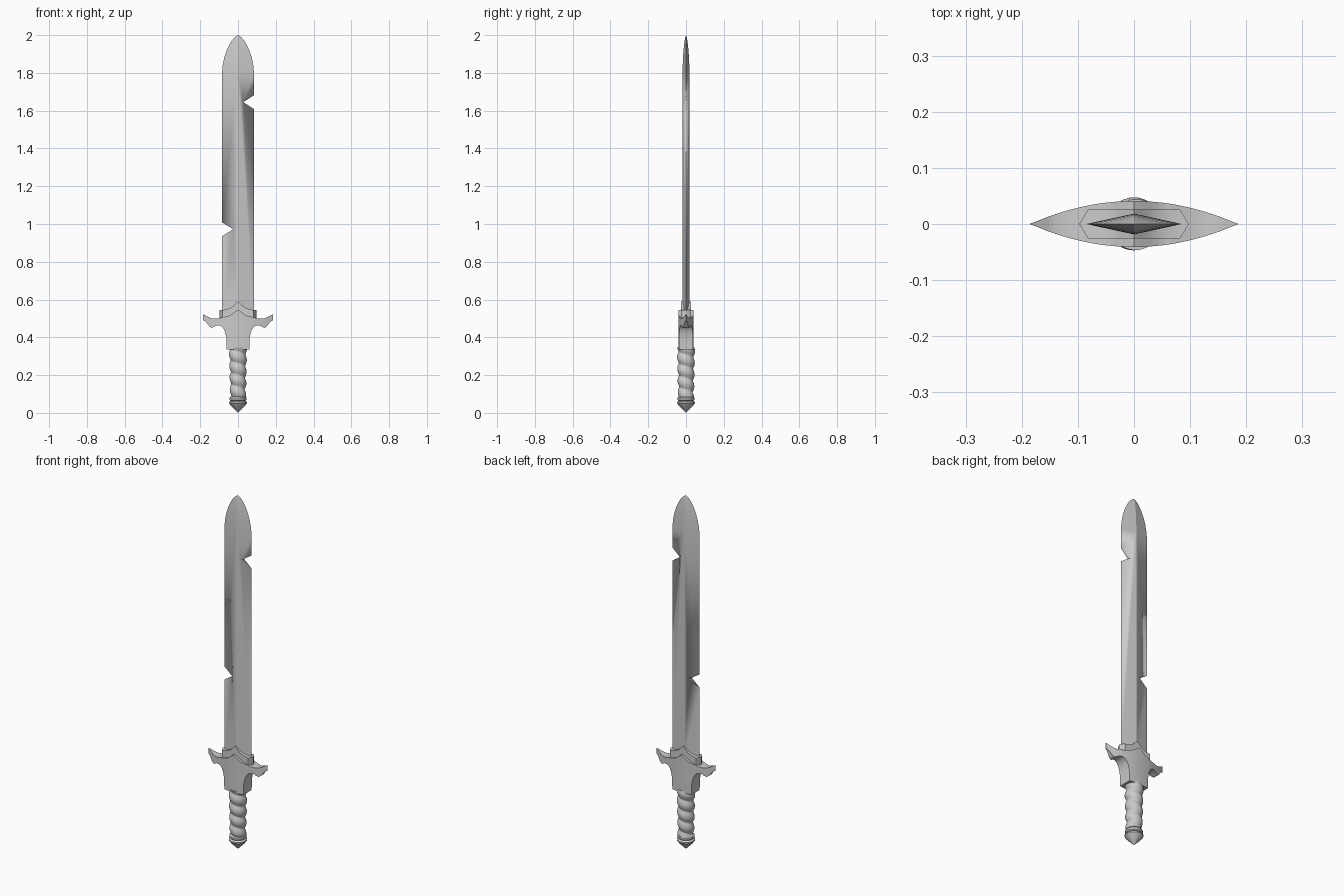
import bpy, bmesh, math

if "Cube" in bpy.data.objects:
    bpy.data.objects.remove(bpy.data.objects["Cube"])


def make_object(name, verts, faces, angle=35):
    mesh = bpy.data.meshes.new(name)
    mesh.from_pydata(verts, [], faces)
    bm = bmesh.new()
    bm.from_mesh(mesh)
    bmesh.ops.remove_doubles(bm, verts=bm.verts, dist=1e-5)
    bmesh.ops.recalc_face_normals(bm, faces=bm.faces)
    bm.to_mesh(mesh)
    bm.free()
    obj = bpy.data.objects.new(name, mesh)
    bpy.context.collection.objects.link(obj)
    bpy.ops.object.select_all(action='DESELECT')
    obj.select_set(True)
    bpy.context.view_layer.objects.active = obj
    bpy.ops.object.shade_smooth_by_angle(angle=math.radians(angle))
    return obj


def loft(name, rings, angle=35):
    """Skin a list of equal-sized vertex rings and cap both ends."""
    n = len(rings[0])
    verts = [v for ring in rings for v in ring]
    faces = [(i * n + j, i * n + (j + 1) % n, (i + 1) * n + (j + 1) % n, (i + 1) * n + j)
             for i in range(len(rings) - 1) for j in range(n)]
    faces += [tuple(range(n)), tuple(range(len(verts) - n, len(verts)))]
    return make_object(name, verts, faces, angle)


def columns(name, half):
    """Mirrored loft along x from (x, z_bottom, z_top, half_depth) stations."""
    full = [(-x, b, t, y) for x, b, t, y in reversed(half) if x > 0] + half
    return loft(name, [[(x, -y, b), (x, y, b), (x, y, t), (x, -y, t)]
                       for x, b, t, y in full])


# Blade: diamond section, straight then curving to the point
outline = [(0.50, 0.085), (1.80, 0.085), (1.84, 0.081), (1.88, 0.073), (1.92, 0.060),
           (1.95, 0.046), (1.975, 0.030), (1.99, 0.016), (2.0, 0.001)]
rings = []
for z, w in outline:
    t = 0.0185 * w / 0.085
    rings.append([(-w, 0, z), (0, -t, z), (w, 0, z), (0, t, z)])
blade = loft("blade", rings, 20)

# Battle notches cut out of both edges
for i, (side, z, depth) in enumerate([(1, 1.645, 0.028), (-1, 0.972, 0.025)]):
    outer = 0.14
    h = 0.037 * (outer - depth) / (0.085 - depth)
    cutter = loft("notch_cutter_%d" % i, [
        [(side * depth, y, z), (side * outer, y, z + h), (side * outer, y, z - h)]
        for y in (-0.1, 0.1)])
    cutter.hide_render = True
    cutter.hide_viewport = True
    mod = blade.modifiers.new("notch", 'BOOLEAN')
    mod.operation = 'DIFFERENCE'
    mod.solver = 'EXACT'
    mod.object = cutter

# Collar with a peaked top holding the blade
columns("blade_collar", [(0, .46, .590, .026), (.012, .46, .579, .026), (.025, .46, .566, .026),
                         (.04, .46, .556, .026), (.06, .46, .548, .026),
                         (.082, .48, .545, .026), (.097, .49, .545, .001)])

# Guard: lens-shaped from above, arms with upturned tips and a block below
guard = [(0, .335, .545), (.015, .335, .536), (.03, .335, .525), (.045, .335, .515),
         (.06, .335, .511), (.0615, .395, .511), (.066, .420, .510), (.073, .440, .508),
         (.084, .456, .505), (.10, .464, .501), (.115, .463, .499), (.128, .455, .499),
         (.142, .450, .501), (.153, .459, .506), (.165, .476, .512), (.175, .486, .517),
         (.185, .490, .522)]
columns("guard", [(x, b, t, max(.001, .041 * (1 - (x / .185) ** 2))) for x, b, t in guard])

# Grip wrapped in a rounded spiral band
N, STEPS, PITCH = 32, 80, 0.062
rings = []
for i in range(STEPS + 1):
    z = 0.085 + (0.345 - 0.085) * i / STEPS
    base = 0.034 + 0.005 * i / STEPS
    ring = []
    for j in range(N):
        a = math.tau * j / N
        r = base + 0.009 * abs(math.sin(math.pi * z / PITCH + a / 2))
        ring.append((r * math.cos(a), r * math.sin(a), z))
    rings.append(ring)
loft("grip", rings, 50)

# Pommel: two turned rings over a pointed cap
profile = [(.0005, 0.0), (.018, .018), (.036, .036), (.047, .050), (.047, .057), (.039, .064),
           (.044, .069), (.044, .080), (.036, .088)]
loft("pommel", [[(r * math.cos(math.tau * j / N), r * math.sin(math.tau * j / N), z)
                 for j in range(N)] for r, z in profile])
